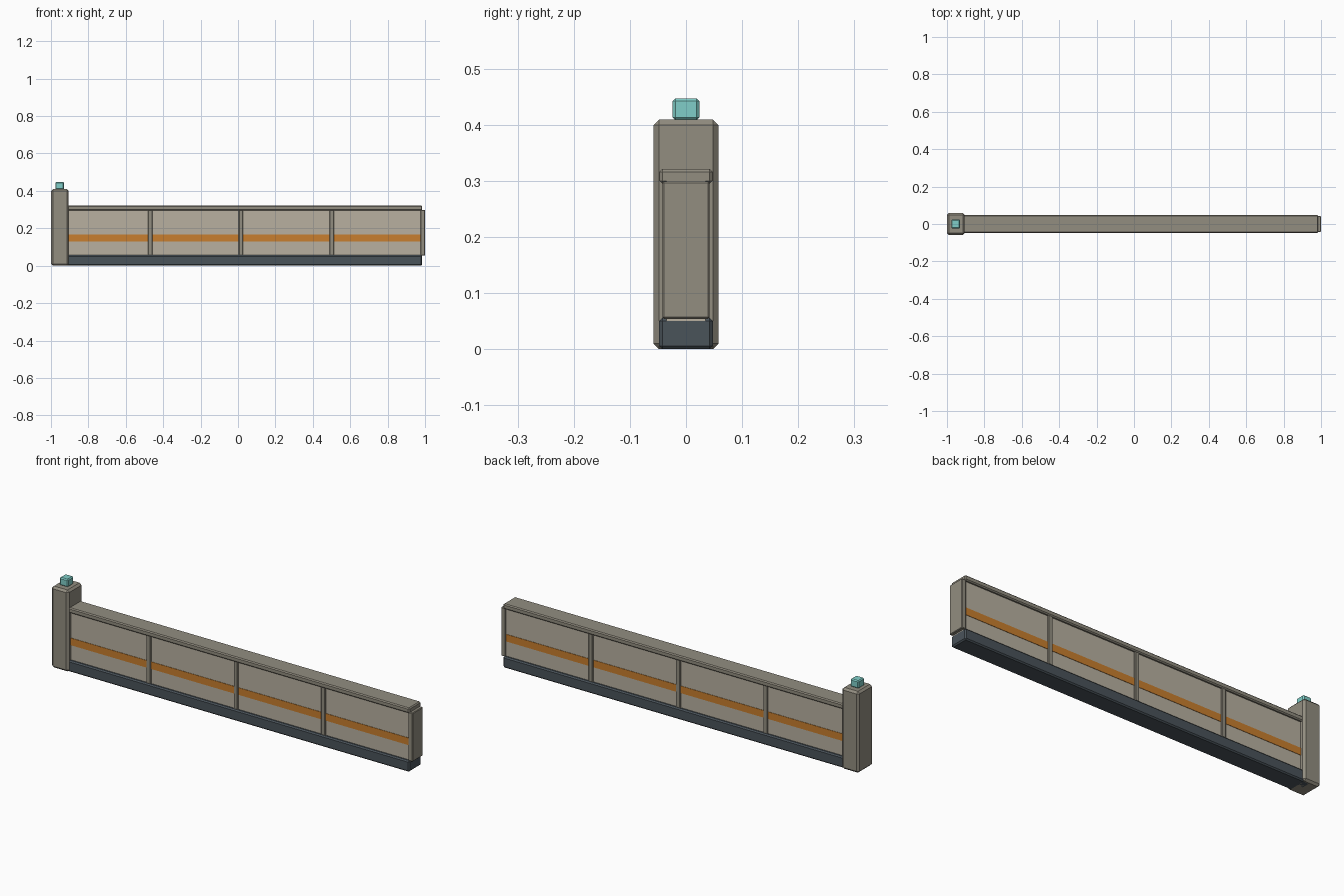
import bpy

if "Cube" in bpy.data.objects:
    bpy.data.objects.remove(bpy.data.objects["Cube"], do_unlink=True)


def linear(c):
    c /= 255
    return c / 12.92 if c <= 0.04045 else ((c + 0.055) / 1.055) ** 2.4


def material(name, *rgb):
    m = bpy.data.materials.new(name)
    m.use_nodes = True
    color = [linear(c) for c in rgb] + [1]
    m.diffuse_color = color
    m.node_tree.nodes["Principled BSDF"].inputs["Base Color"].default_value = color
    return m


concrete = material("warm grey", 146, 141, 128)
pale = material("pale stone", 184, 176, 160)
dark = material("dark slate", 74, 83, 90)
orange = material("orange", 200, 126, 46)
teal = material("pale teal", 128, 206, 200)


def box(name, mat, x0, x1, half_depth, z0, z1, bevel=0.0):
    """Box symmetric in y, with an optional chamfer on every edge."""
    bpy.ops.mesh.primitive_cube_add(size=1, location=((x0 + x1) / 2, 0, (z0 + z1) / 2))
    ob = bpy.context.object
    ob.name = name
    ob.scale = (x1 - x0, 2 * half_depth, z1 - z0)
    bpy.ops.object.transform_apply(location=False, rotation=False, scale=True)
    ob.data.materials.append(mat)
    if bevel:
        mod = ob.modifiers.new("chamfer", "BEVEL")
        mod.width = bevel
        mod.segments = 1
    return ob


# End post with its beacon
box("end_post", concrete, -1.0, -0.905, 0.058, 0.0, 0.409, 0.01)
box("beacon", teal, -0.977, -0.93, 0.024, 0.408, 0.447, 0.005)

# Long wall: footing, panel, painted band and coping
left, right = -0.95, 0.985
box("footing", dark, left, right, 0.048, 0.0, 0.056, 0.006)
box("wall_panel", pale, left, right, 0.035, 0.05, 0.3)
box("painted_band", orange, left, right - 0.002, 0.037, 0.13, 0.166)
box("coping", concrete, left, right, 0.047, 0.295, 0.321, 0.005)

# Upright ribs between the bays
for i in range(4):
    x = -0.47 + i * 0.486
    box(f"rib_{i + 1}", concrete, x - 0.012, x + 0.012, 0.042, 0.054, 0.299, 0.003)
